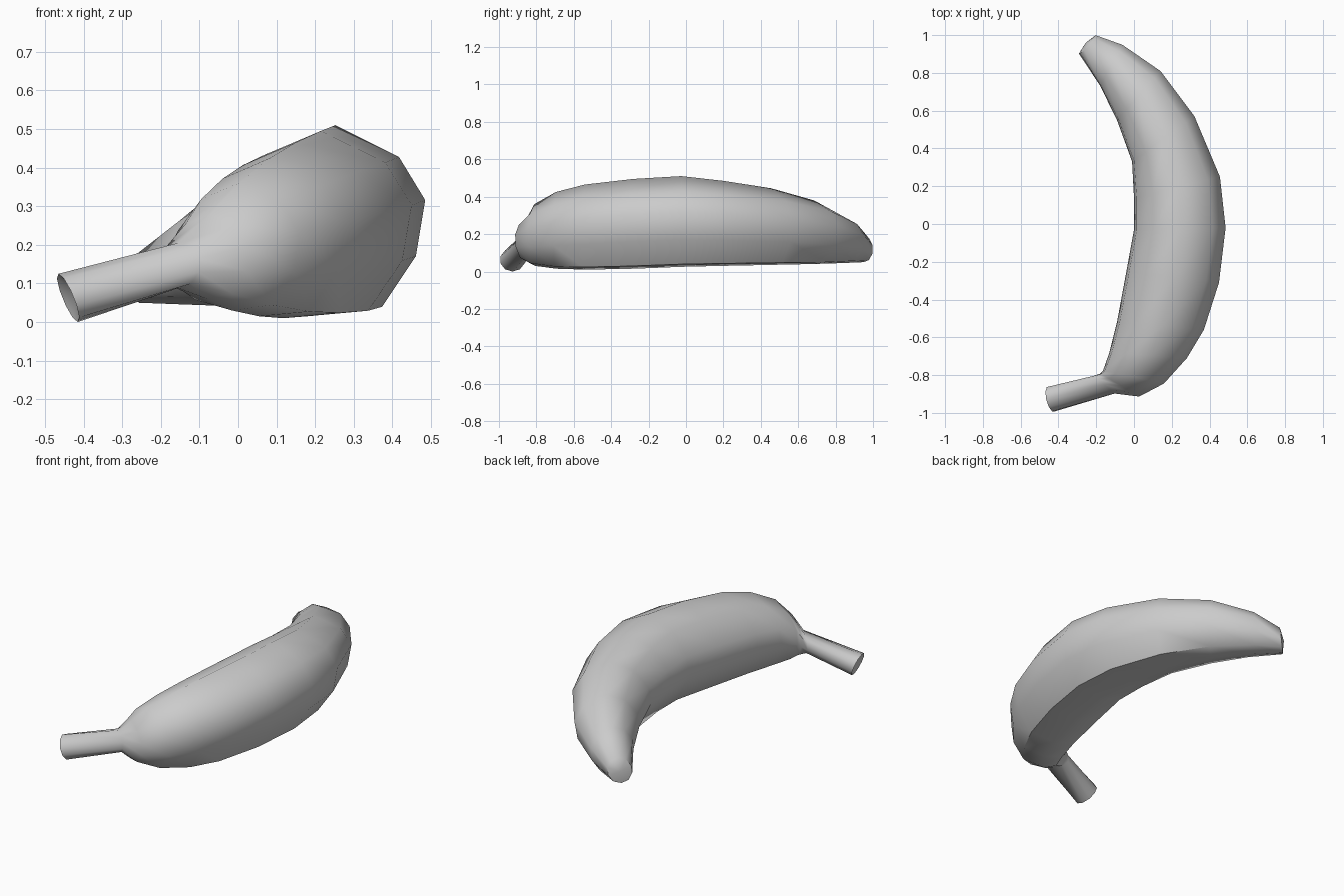
import bpy, bmesh, math
from mathutils import Vector

if "Cube" in bpy.data.objects:
    bpy.data.objects.remove(bpy.data.objects["Cube"])

# Body cross-section: across (0 inner, 1 outer) and height (0 bottom, 1 top)
BODY = [(1, .6), (.86, .83), (.52, 1), (.22, .87), (.03, .62),
        (0, .4), (.16, .08), (.45, 0), (.77, .03), (.95, .3)]
# Rounder cross-section for the stem
ROUND = [(.5 + .5 * math.cos(a), .5 + .5 * math.sin(a))
         for a in (math.radians(18 + 36 * i) for i in range(10))]

# Stations: inner x, inner y, outer x, outer y, bottom z, top z, roundness, lean
STATIONS = [
    (-.29, .90, -.20, 1.0, .05, .19, .8, .02),
    (-.18, .73, -.06, .95, .045, .29, .3, 0),
    (-.09, .55, .14, .81, .04, .38, 0, 0),
    (-.01, .33, .32, .57, .035, .445, 0, 0),
    (0, .14, .455, .25, .03, .485, 0, 0),
    (0, -.03, .485, -.02, .025, .51, 0, 0),
    (-.04, -.25, .45, -.31, .015, .495, 0, 0),
    (-.09, -.52, .37, -.56, .01, .465, 0, 0),
    (-.13, -.68, .28, -.71, .015, .425, 0, 0),
    (-.165, -.775, .16, -.845, .03, .36, .2, 0),
    (-.18, -.79, .03, -.915, .06, .28, .5, 0),
    (-.21, -.80, -.10, -.90, .088, .205, 1, 0),
    (-.455, -.86, -.425, -.995, .0, .125, 1, -.05),
]


def station_ring(bm, s):
    ix, iy, ox, oy, z0, z1, mix, lean = s
    ring = []
    for b, r in zip(BODY, ROUND):
        u, v = Vector(b).lerp(Vector(r), mix)
        ring.append(bm.verts.new((ix + (ox - ix) * u + lean * (v - .5),
                                  iy + (oy - iy) * u, z0 + (z1 - z0) * v)))
    return ring


def cap(bm, ring, push):
    # Fan cap whose centre is moved by push
    c = sum((v.co for v in ring), Vector()) / len(ring) + Vector(push)
    centre = bm.verts.new(c)
    for a, b in zip(ring, ring[1:] + ring[:1]):
        bm.faces.new((a, b, centre))


# Skin through all stations, blunt tip and hollowed stem end
bm = bmesh.new()
rings = [station_ring(bm, s) for s in STATIONS]
for r0, r1 in zip(rings, rings[1:]):
    for i in range(len(r0)):
        j = (i + 1) % len(r0)
        bm.faces.new((r0[i], r0[j], r1[j], r1[i]))
cap(bm, rings[0], (-.01, .01, 0))
cap(bm, rings[-1], (.025, .008, .008))
bmesh.ops.recalc_face_normals(bm, faces=bm.faces)
mesh = bpy.data.meshes.new("banana")
bm.to_mesh(mesh)
bm.free()
banana = bpy.data.objects.new("banana", mesh)
bpy.context.collection.objects.link(banana)
bpy.context.view_layer.objects.active = banana
banana.select_set(True)
bpy.ops.object.shade_smooth_by_angle(angle=math.radians(50))
